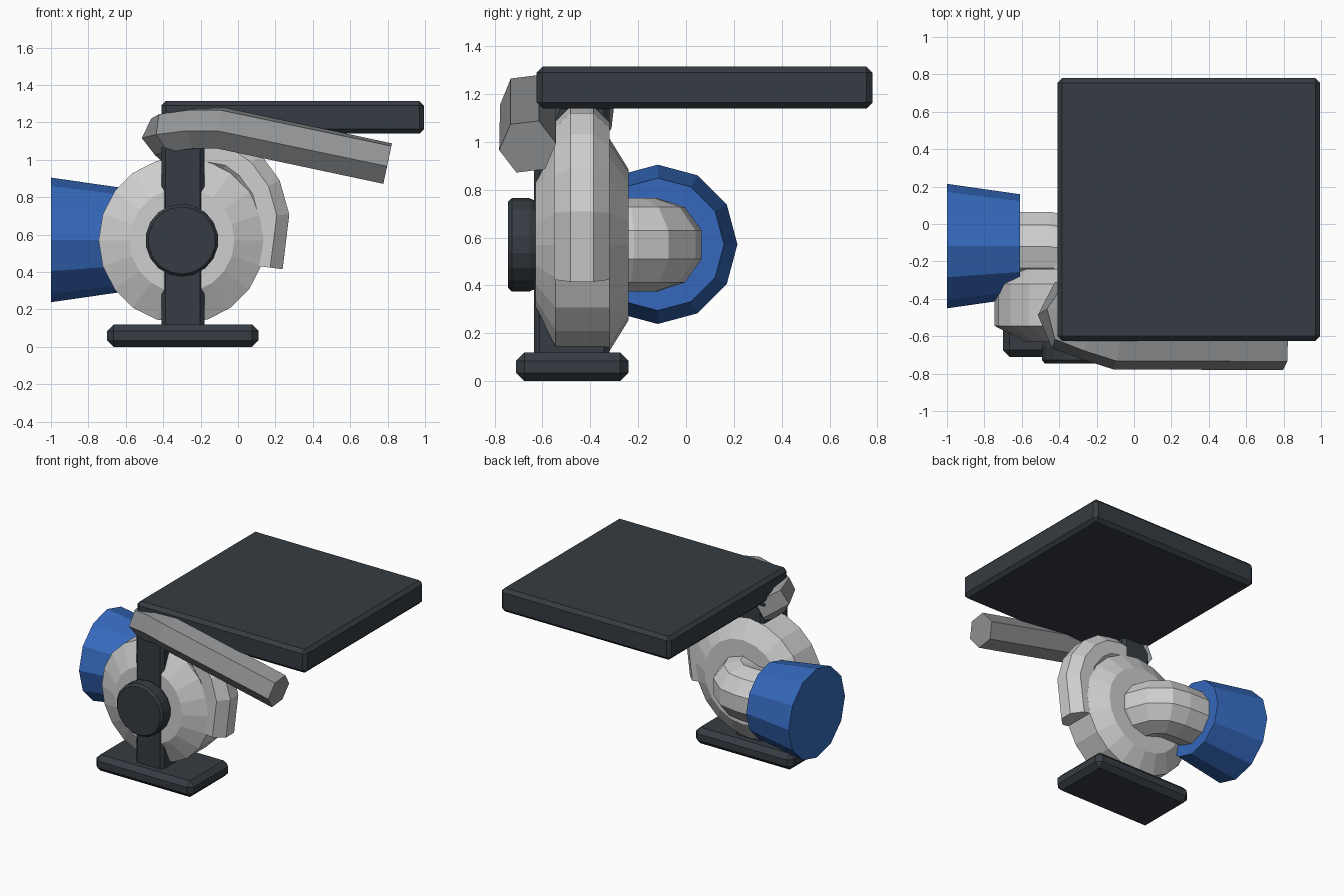
import bpy, bmesh, math
from mathutils import Vector

if "Cube" in bpy.data.objects:
    bpy.data.objects.remove(bpy.data.objects["Cube"])


def material(name, col):
    m = bpy.data.materials.new(name)
    m.diffuse_color = (*col, 1)
    m.use_nodes = True
    m.node_tree.nodes["Principled BSDF"].inputs["Base Color"].default_value = m.diffuse_color
    return m


SLATE = material("dark_slate", (0.036, 0.045, 0.054))
SILVER = material("light_grey", (0.62, 0.62, 0.62))
STEEL = material("mid_grey", (0.29, 0.30, 0.31))
BLUE = material("blue", (0.035, 0.14, 0.5))


def finish(name, bm, mat):
    bmesh.ops.recalc_face_normals(bm, faces=bm.faces)
    me = bpy.data.meshes.new(name)
    bm.to_mesh(me)
    bm.free()
    me.materials.append(mat)
    ob = bpy.data.objects.new(name, me)
    bpy.context.collection.objects.link(ob)
    return ob


def box(name, lo, hi, bevel, mat):
    """Chamfered box between two corners."""
    lo, hi = Vector(lo), Vector(hi)
    bm = bmesh.new()
    bmesh.ops.create_cube(bm, size=1)
    for v in bm.verts:
        v.co = (lo + hi) / 2 + v.co * (hi - lo)
    bmesh.ops.bevel(bm, geom=bm.edges[:], offset=bevel, segments=1, affect='EDGES')
    return finish(name, bm, mat)


def tube(name, path, radii, sides, mat, up=(0, 0, 1), turn=0):
    """Capped sweep along a path, one radius per point (or one for all)."""
    pts = [Vector(p) for p in path]
    if not isinstance(radii, (list, tuple)):
        radii = [radii] * len(pts)
    up = Vector(up)
    bm = bmesh.new()
    rings = []
    for i, (p, r) in enumerate(zip(pts, radii)):
        t = Vector()
        if i > 0:
            t += (p - pts[i - 1]).normalized()
        if i < len(pts) - 1:
            t += (pts[i + 1] - p).normalized()
        t.normalize()
        u = (up - t * up.dot(t)).normalized()
        w = t.cross(u)
        ring = []
        for k in range(sides):
            a = math.radians(turn) + 2 * math.pi * k / sides
            ring.append(bm.verts.new(p + r * (u * math.cos(a) + w * math.sin(a))))
        rings.append(ring)
    for a, b in zip(rings, rings[1:]):
        for k in range(sides):
            j = (k + 1) % sides
            bm.faces.new((a[k], a[j], b[j], b[k]))
    bm.faces.new(rings[0])
    bm.faces.new(rings[-1])
    return finish(name, bm, mat)


# Stand and top plate
box("base_foot", (-0.70, -0.71, 0), (0.11, -0.24, 0.12), 0.035, SLATE)
box("support_post", (-0.41, -0.635, 0.06), (-0.18, -0.32, 1.16), 0.022, SLATE)
box("top_plate", (-0.41, -0.625, 1.14), (0.995, 0.78, 1.315), 0.025, SLATE)

# Round housing with front cap, both about the same y axis
CX, CZ = -0.30, 0.57
tube("round_housing", [(CX, y, CZ) for y in (-0.63, -0.545, -0.32, -0.24)],
     [0.28, 0.445, 0.445, 0.315], 20, SILVER)
tube("front_cap", [(CX, y, CZ) for y in (-0.745, -0.728, -0.655, -0.62)],
     [0.18, 0.195, 0.195, 0.18], 18, SLATE)

# Outlet scroll wrapping over the housing and down the right side
scroll = [(-0.32, 1.0), (-0.16, 1.035), (-0.05, 1.015), (0.04, 0.95),
          (0.12, 0.84), (0.16, 0.70), (0.125, 0.43)]
tube("outlet_scroll", [(x, -0.435, z) for x, z in scroll], 0.124, 8, SILVER,
     up=(0, 1, 0), turn=22.5)

# Inlet elbow from the back of the housing to the filter
elbow = [(-0.30, -0.40), (-0.30, -0.25), (-0.325, -0.18), (-0.385, -0.13),
         (-0.46, -0.12), (-0.68, -0.12)]
tube("inlet_elbow", [(x, y, CZ) for x, y in elbow], 0.195, 10, SILVER)

# Conical filter
tube("filter_cone", [(-1.0, -0.118, 0.572), (-0.61, -0.118, 0.572)],
     [0.333, 0.277], 12, BLUE)

# Bent pipe along the front
tube("front_pipe", [(-0.32, -0.37, 1.07), (-0.395, -0.49, 1.13), (-0.36, -0.575, 1.15),
                    (-0.24, -0.61, 1.17), (-0.09, -0.66, 1.17), (0.80, -0.662, 0.98)],
     0.12, 6, STEEL, turn=37)
